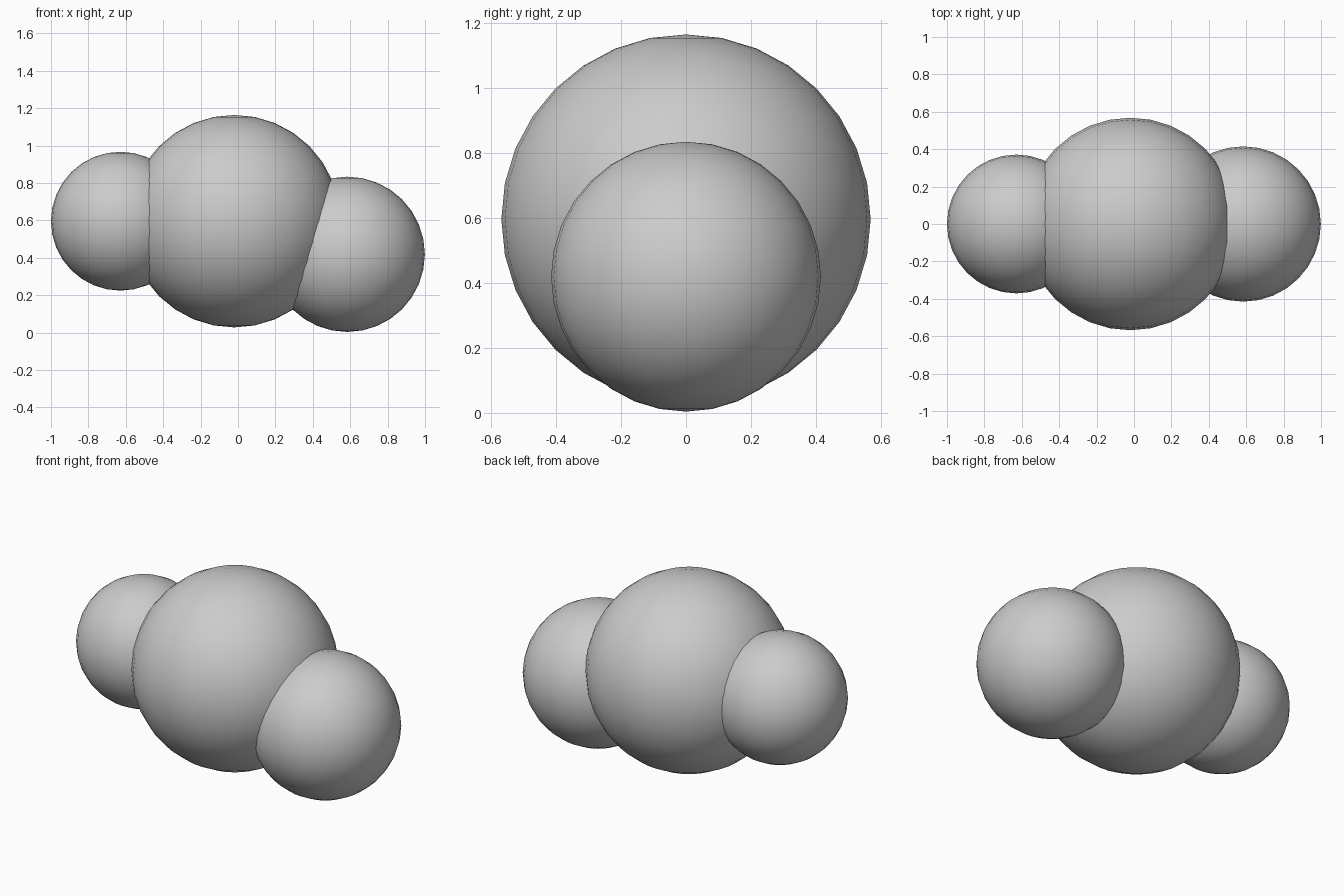
import bpy

if "Cube" in bpy.data.objects:
    bpy.data.objects.remove(bpy.data.objects["Cube"])

def ball(name, x, z, radius):
    bpy.ops.mesh.primitive_uv_sphere_add(segments=32, ring_count=16, radius=radius, location=(x, 0, z))
    ob = bpy.context.object
    ob.name = name
    bpy.ops.object.shade_smooth()
    return ob

# Large middle ball with two smaller balls sunk into its sides
ball("centre_ball", -0.02, 0.596, 0.568)
ball("left_ball", -0.629, 0.596, 0.371)
ball("right_ball", 0.584, 0.419, 0.415)
